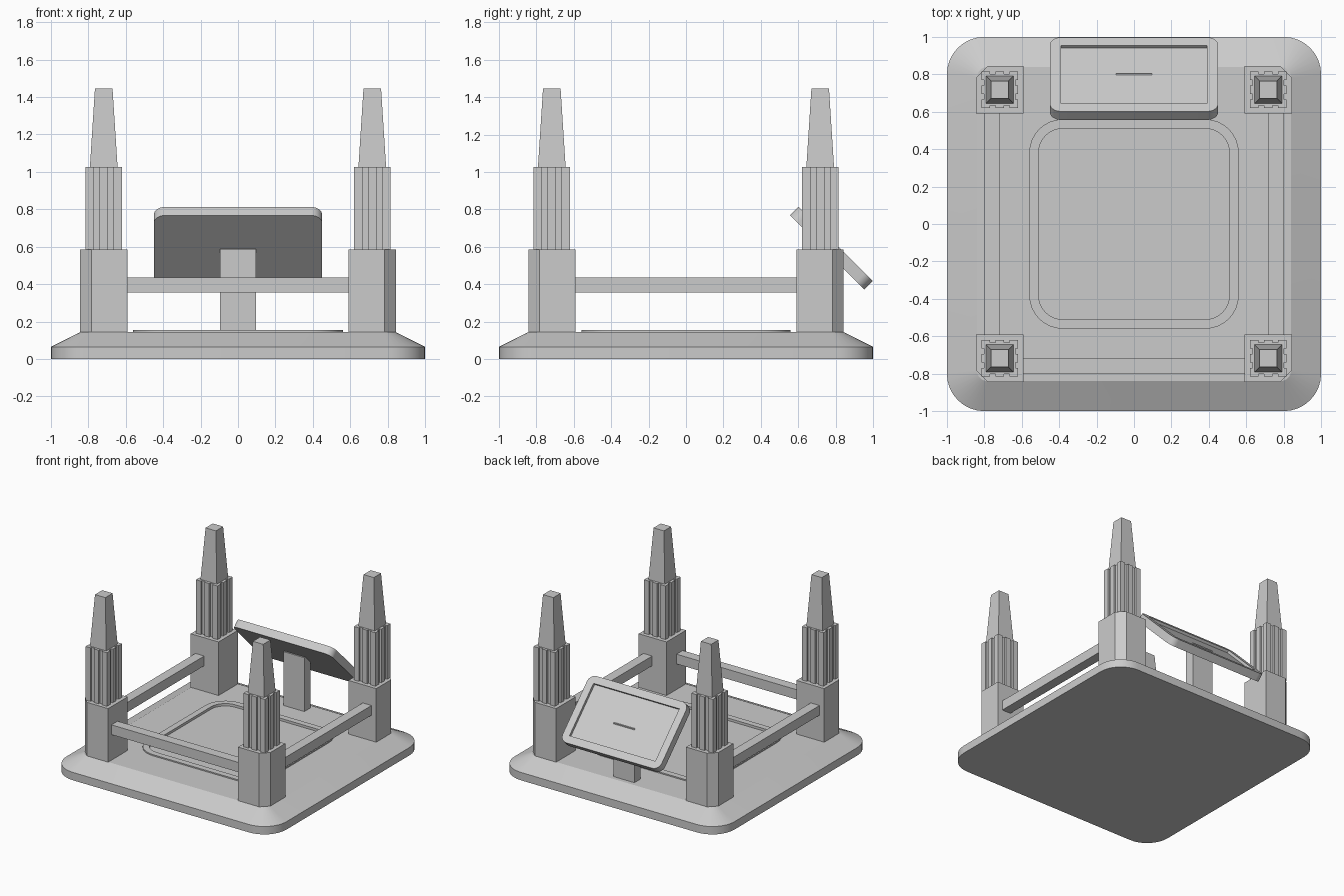
import bpy, bmesh, math
from mathutils import Matrix

if "Cube" in bpy.data.objects:
    bpy.data.objects.remove(bpy.data.objects["Cube"])


def finish(name, bm, smooth=None):
    bmesh.ops.remove_doubles(bm, verts=bm.verts, dist=1e-5)
    bmesh.ops.recalc_face_normals(bm, faces=bm.faces)
    me = bpy.data.meshes.new(name)
    bm.to_mesh(me)
    bm.free()
    ob = bpy.data.objects.new(name, me)
    bpy.context.collection.objects.link(ob)
    if smooth:
        bpy.ops.object.select_all(action='DESELECT')
        bpy.context.view_layer.objects.active = ob
        ob.select_set(True)
        bpy.ops.object.shade_smooth_by_angle(angle=math.radians(smooth))
    return ob


def rounded(hx, hy, r, seg=8):
    """Rounded rectangle outline, counter-clockwise."""
    pts = []
    for i, (sx, sy) in enumerate([(1, 1), (-1, 1), (-1, -1), (1, -1)]):
        for k in range(seg + 1):
            a = (i + k / seg) * math.pi / 2
            pts.append((sx * (hx - r) + r * math.cos(a), sy * (hy - r) + r * math.sin(a)))
    return pts


def stack(name, layers, smooth=None):
    """Join outlines [(points, z), ...] and cap both ends."""
    bm = bmesh.new()
    loops = [[bm.verts.new((x, y, z)) for x, y in pts] for pts, z in layers]
    n = len(loops[0])
    for a, b in zip(loops, loops[1:]):
        for i in range(n):
            j = (i + 1) % n
            bm.faces.new((a[i], a[j], b[j], b[i]))
    bm.faces.new(loops[0][::-1])
    bm.faces.new(loops[-1])
    return finish(name, bm, smooth)


def box(name, x0, x1, y0, y1, z0, z1):
    return stack(name, [([(x0, y0), (x1, y0), (x1, y1), (x0, y1)], z) for z in (z0, z1)])


# Base plinth with sloped rim, raised border and shallow sunken floor
stack("base", [
    (rounded(1, 1, 0.2), 0), (rounded(1, 1, 0.2), 0.065),
    (rounded(0.84, 0.84, 0.06), 0.145),
    (rounded(0.56, 0.56, 0.18), 0.145), (rounded(0.56, 0.56, 0.18), 0.155),
    (rounded(0.51, 0.51, 0.13), 0.155), (rounded(0.51, 0.51, 0.13), 0.135)], 20)


# Four corner pillars: chamfered foot, grooved shaft, tapered top
C = 0.7175
foot = [(0.59, 0.59), (0.843, 0.59), (0.843, 0.783), (0.783, 0.843), (0.59, 0.843)]
H, D = 0.0975, 0.083
side = [(-H, H), (-0.053, H), (-0.053, D), (-0.022, D), (-0.022, H),
        (0.022, H), (0.022, D), (0.053, D), (0.053, H)]
flute = []
for q in range(4):
    c, s = round(math.cos(-q * math.pi / 2)), round(math.sin(-q * math.pi / 2))
    flute += [(C + c * x - s * y, C + s * x + c * y) for x, y in side]


def square(h):
    return [(C - h, C - h), (C + h, C - h), (C + h, C + h), (C - h, C + h)]


for sx, sx_name in ((-1, "left"), (1, "right")):
    for sy, sy_name in ((-1, "front"), (1, "back")):
        tag = f"{sy_name}_{sx_name}"
        for part, layers in (
                ("pillar_foot", [(foot, 0.145), (foot, 0.585)]),
                ("pillar_shaft", [(flute, 0.585), (flute, 1.025)]),
                ("pillar_top", [(square(0.074), 1.025), (square(0.047), 1.445)])):
            stack(f"{part}_{tag}",
                  [([(sx * x, sy * y) for x, y in pts], z) for pts, z in layers])

# Rails on three sides, back left open
box("rail_front", -0.6, 0.6, -0.8, -0.72, 0.355, 0.435)
box("rail_left", -0.8, -0.72, -0.6, 0.6, 0.355, 0.435)
box("rail_right", 0.72, 0.8, -0.6, 0.6, 0.355, 0.435)

# Sign post and tilted sign board with recessed face
box("sign_post", -0.095, 0.095, 0.725, 0.805, 0.145, 0.587)
sign = stack("sign_board", [
    (rounded(0.45, 0.28, 0.06), -0.032), (rounded(0.45, 0.28, 0.06), 0.032),
    (rounded(0.39, 0.22, 0), 0.032), (rounded(0.39, 0.22, 0), 0.010)], 30)
sign.data.transform(Matrix.Translation((0, 0.777, 0.592)) @ Matrix.Rotation(math.radians(-45), 4, 'X'))
